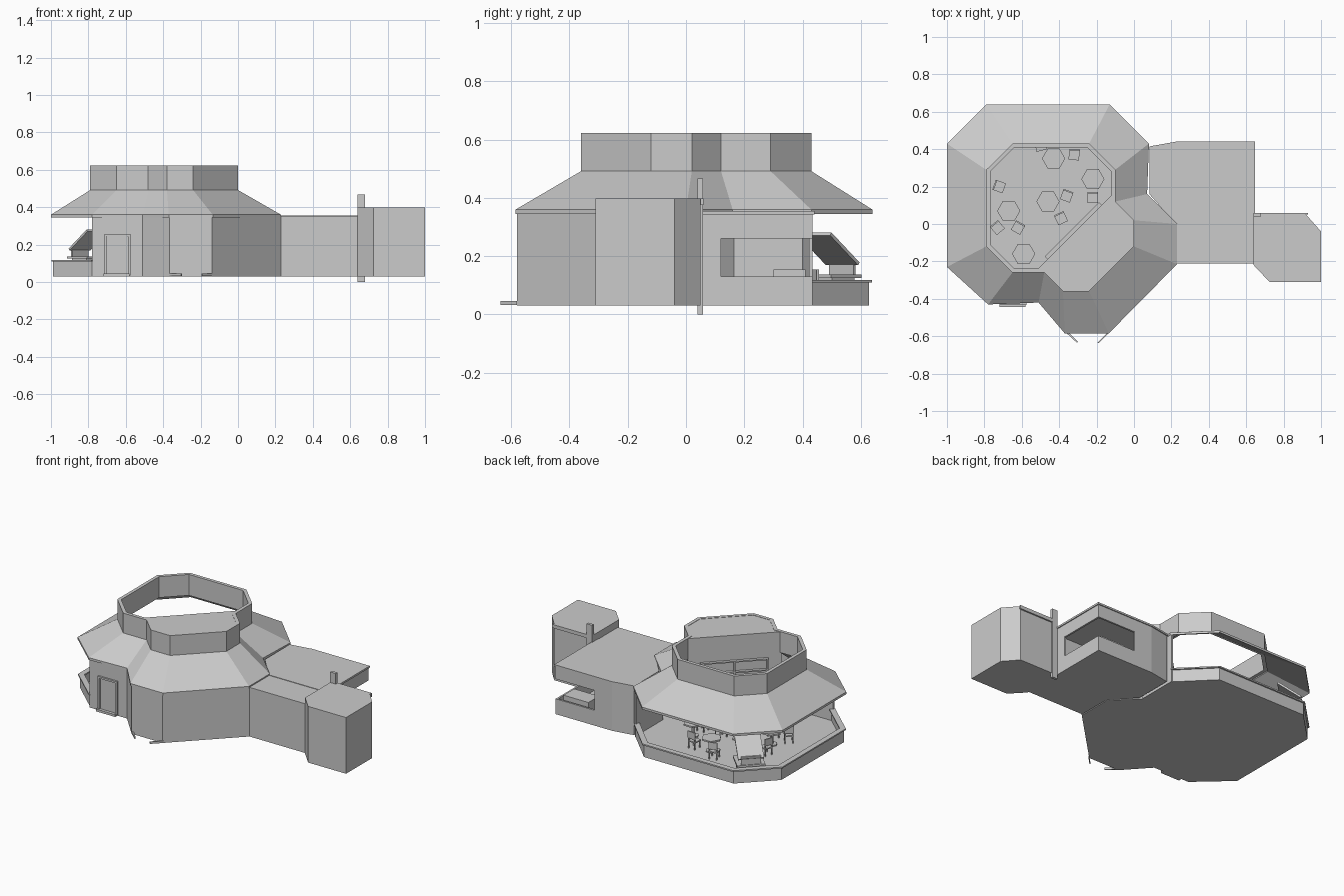
import bpy, bmesh, math
from mathutils import Vector, Matrix

if "Cube" in bpy.data.objects:
    bpy.data.objects.remove(bpy.data.objects["Cube"])


def material(name, v):
    m = bpy.data.materials.new(name)
    m.diffuse_color = (v, v, v, 1)
    m.use_nodes = True
    m.node_tree.nodes["Principled BSDF"].inputs["Base Color"].default_value = m.diffuse_color
    return m


GRAY = material("plain_gray", 0.6)


def finish(name, bm, mat=GRAY):
    bmesh.ops.recalc_face_normals(bm, faces=bm.faces)
    me = bpy.data.meshes.new(name)
    bm.to_mesh(me)
    bm.free()
    me.materials.append(mat)
    ob = bpy.data.objects.new(name, me)
    bpy.context.collection.objects.link(ob)
    return ob


def prism(name, pts, z0, z1):
    bm = bmesh.new()
    lo = [bm.verts.new((x, y, z0)) for x, y in pts]
    hi = [bm.verts.new((x, y, z1)) for x, y in pts]
    bm.faces.new(lo[::-1])
    bm.faces.new(hi)
    n = len(pts)
    for i in range(n):
        j = (i + 1) % n
        bm.faces.new((lo[i], lo[j], hi[j], hi[i]))
    return finish(name, bm)


def box(name, x0, x1, y0, y1, z0, z1):
    return prism(name, [(x0, y0), (x1, y0), (x1, y1), (x0, y1)], z0, z1)


def offset(path, d, closed):
    """Mitred offset to the left of a path (the inside of a CCW loop)."""
    n, out = len(path), []
    P = [Vector(p) for p in path]
    for i in range(n):
        dirs = []
        if closed or i > 0:
            dirs.append((P[i] - P[i - 1]).normalized())
        if closed or i < n - 1:
            dirs.append((P[(i + 1) % n] - P[i]).normalized())
        ns = [Vector((-v.y, v.x)) for v in dirs]
        m = sum(ns, Vector((0, 0))).normalized()
        out.append(tuple(P[i] + m * d / max(m.dot(ns[0]), 0.3)))
    return out


def loft(name, loops, closed):
    """Sweep a closed four point section; loops = list of (path, z)."""
    bm = bmesh.new()
    rows = [[bm.verts.new((x, y, z)) for x, y in path] for path, z in loops]
    n, k = len(rows[0]), len(rows)
    for i in range(n if closed else n - 1):
        j = (i + 1) % n
        for a in range(k):
            b = (a + 1) % k
            bm.faces.new((rows[a][i], rows[a][j], rows[b][j], rows[b][i]))
    if not closed:
        bm.faces.new([r[0] for r in rows])
        bm.faces.new([r[-1] for r in rows][::-1])
    return finish(name, bm)


def wall(name, path, z0, z1, t=0.012, closed=False):
    inner = offset(path, t, closed)
    return loft(name, [(path, z0), (path, z1), (inner, z1), (inner, z0)], closed)


# Plan outlines, counter-clockwise
EAVES = [(-1, .43), (-1, -.23), (-.78, -.43), (-.51, -.42), (-.37, -.585), (-.135, -.585),
         (.23, -.215), (.23, 0), (.07, .16), (.08, .43), (-.13, .64), (-.79, .64)]
RING = [(-.79, .29), (-.79, -.12), (-.65, -.26), (-.48, -.26), (-.38, -.36), (-.24, -.36),
        (0, -.12), (0, .02), (-.10, .12), (-.10, .29), (-.24, .43), (-.65, .43)]
BASE = offset(EAVES, 0.012, True)

# Main hall floor, roof skirt and roof ring
prism("main_floor", BASE, .03, .042)
loft("roof_skirt", [(EAVES, .345), (EAVES, .36), (RING, .492), (RING, .478)], True)
wall("roof_ring", RING, .485, .622, .022, True)
A, B = (-.52, -.245), (-.12, .155)
prism("flat_roof", [A] + RING[3:9] + [B], .608, .62)

# Outer walls: solid at the front and right, low parapet round the terrace
wall("front_wall", [(-.78, -.42), (-.51, -.42), (-.365, -.58), (-.14, -.58), (.23, -.21)], .03, .36)
wall("side_wall", [(.23, 0), (.07, .16), (.07, .43)], .03, .355)
terrace = BASE[9:] + BASE[:3]
wall("terrace_parapet", terrace, .03, .11)
wall("terrace_ledge", offset(terrace, -.01, False), .11, .119, .035)

# Interior diagonal wall with shelves
wall("diagonal_wall", [A, B], .04, .61, -.015)
s = math.sqrt(.5)


def diagonal(u0, u1, d0, d1):
    return [(A[0] + s * (u - d), A[1] + s * (u + d))
            for u, d in ((u0, d0), (u1, d0), (u1, d1), (u0, d1))]


for i in range(4):
    prism(f"wall_shelf_{i}", diagonal(.08, .49, 0, .02), .24 + i * .07, .248 + i * .07)
for u in (.08, .28, .48):
    prism("shelf_upright", diagonal(u, u + .01, 0, .018), .24, .455)

# Front door, step and small foot plates
box("door_panel", -.70, -.59, -.424, -.418, .04, .245)
for x in (-.715, -.587):
    box("door_post", x, x + .012, -.432, -.418, .035, .255)
box("door_lintel", -.715, -.575, -.432, -.418, .245, .257)
box("door_step", -.72, -.58, -.443, -.418, .03, .045)
prism("foot_plate_left", [(-.365, -.58), (-.305, -.635), (-.30, -.63), (-.355, -.575)], .032, .046)
prism("foot_plate_right", [(-.14, -.58), (-.195, -.635), (-.19, -.637), (-.133, -.58)], .032, .046)

# Corridor and end block
box("corridor", .225, .645, -.21, 0, .03, .352)
prism("end_block", [(.64, -.22), (.725, -.31), (1, -.31), (1, -.04), (.92, .05), (.64, .05)], .03, .398)
box("post", .64, .68, .04, .058, 0, .467)
box("end_block_trim", .68, .93, .05, .06, .375, .398)

# Side room with a window wrapping its back corner
ROOM = [(.09, .41), (.09, .16), (.23, 0), (.64, 0), (.64, .435), (.23, .435)]
prism("room_floor", ROOM, .03, .042)
prism("room_roof", offset(ROOM, -.006, True), .343, .355)
corner = [(.64, .12), (.64, .435), (.36, .435)]
wall("room_sill", corner, .03, .13)
wall("room_lintel", corner, .26, .345)
wall("room_right_wall", [(.64, 0), (.64, .12)], .03, .345)
wall("room_back_wall", [(.36, .435), (.23, .435), (.09, .41), (.09, .16), (.23, 0)], .03, .345)
box("room_counter", .42, .60, .30, .41, .04, .155)

# Serving counter with a sloping hood in the terrace corner
M = Matrix.Translation((-.80, .49, 0)) @ Matrix.Rotation(math.radians(-45), 4, 'Z')
for name, dims in (("counter_base", (-.055, .055, -.07, .07, .04, .125)),
                   ("counter_top", (-.075, .075, -.085, .085, .125, .138)),
                   ("counter_rail", (-.07, -.06, -.06, .06, .138, .19))):
    o = box(name, *dims)
    o.matrix_world = M
hood = box("counter_hood", -.085, .085, -.078, .078, -.006, .006)
hood.matrix_world = M @ Matrix.Translation((0, 0, .225)) @ Matrix.Rotation(math.radians(-37), 4, 'Y')


# Hexagonal tables
def hexagon(cx, cy, r):
    return [(cx + r * math.cos(i * math.pi / 3), cy + r * math.sin(i * math.pi / 3)) for i in range(6)]


for x, y in ((-.43, .35), (-.22, .24), (-.46, .12), (-.67, .07), (-.59, -.16)):
    prism("table_top", hexagon(x, y, .062), .122, .132)
    prism("table_stem", hexagon(x, y, .012), .05, .122)
    prism("table_foot", hexagon(x, y, .035), .042, .05)

# Chairs
for x, y, turn in ((-.32, .37, -5), (-.22, .14, 0), (-.36, .15, -20), (-.39, .03, 25),
                   (-.62, -.02, -30), (-.73, -.02, 40), (-.50, .42, 15), (-.72, .20, 70)):
    T = Matrix.Translation((x, y, 0)) @ Matrix.Rotation(math.radians(turn), 4, 'Z')
    parts = [box("chair_seat", -.028, .028, -.028, .028, .086, .094),
             box("chair_back", -.028, .028, .022, .03, .11, .155)]
    for lx in (-.026, .02):
        parts.append(box("chair_front_leg", lx, lx + .006, -.026, -.02, .04, .088))
        parts.append(box("chair_rear_leg", lx, lx + .006, .022, .028, .04, .12))
    for p in parts:
        p.matrix_world = T
